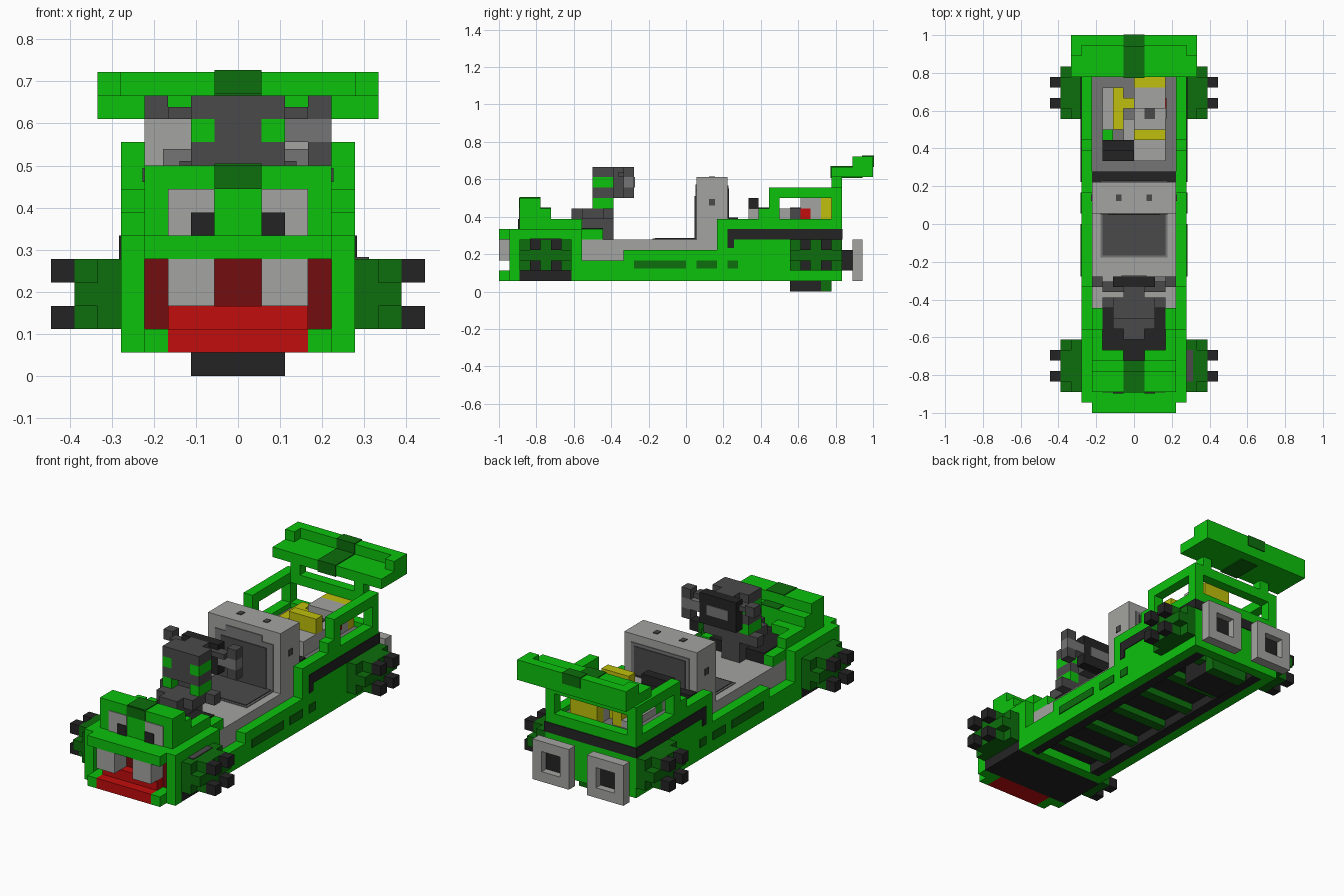
import bpy
from mathutils import Vector

UNIT = 1 / 18      # edge of one block
THIN = 0.08        # thickness of painted plates, in blocks

cube = bpy.data.objects.get("Cube")
if cube:
    bpy.data.objects.remove(cube, do_unlink=True)


def linear(value):
    return ((value + 0.055) / 1.055) ** 2.4 if value > 0.04 else value / 12.92


def material(name, *rgb):
    mat = bpy.data.materials.new(name)
    color = [linear(c) for c in rgb] + [1]
    mat.diffuse_color = color
    mat.use_nodes = True
    mat.node_tree.nodes["Principled BSDF"].inputs["Base Color"].default_value = color
    return mat


green = material("bright green", .05, .76, .05)
forest = material("dark green", .05, .43, .05)
light = material("light grey", .64, .64, .63)
middle = material("middle grey", .46, .46, .46)
dark = material("dark grey", .29, .29, .29)
black = material("near black", .14, .14, .14)
red = material("red", .76, .05, .05)
maroon = material("dark red", .45, .05, .06)
yellow = material("yellow", .75, .75, .05)


def box(name, mat, x, y, z):
    """Block spanning the given x, y and z ranges, in blocks."""
    low, high = (Vector(p) * UNIT for p in zip(x, y, z))
    bpy.ops.mesh.primitive_cube_add(size=1, location=(low + high) / 2)
    ob = bpy.context.object
    ob.name = name
    for vert in ob.data.vertices:
        vert.co *= high - low
    ob.data.materials.append(mat)
    return ob


def wide(name, mat, half, y, z):
    """Block centred on x."""
    return box(name, mat, (-half, half), y, z)


def pair(name, mat, x, y, z):
    """Matching blocks on both sides."""
    box("left_" + name, mat, x, y, z)
    box("right_" + name, mat, (-x[1], -x[0]), y, z)


# Head with open mouth
wide("head_core", green, 5, (-16, -10), (2, 6))
wide("head_underside", black, 4.98, (-16, -11), (1, 2))
wide("head_rear_sill", green, 5, (-11, -10), (1, 2))
pair("cheek", green, (4, 5), (-17, -16), (1, 6))
wide("upper_lip", green, 4, (-18, -16), (5, 6))
pair("lip_corner", green, (3, 4), (-18, -16), (1, 2))
wide("lower_lip", red, 3, (-18, -16), (1, 2))
wide("tongue", red, 3, (-17, -16), (2, 3))
wide("mouth_back", maroon, 4, (-16 - THIN, -16), (2, 5))
pair("tooth", light, (1, 3), (-18, -16), (3, 5))

# Upper head, eyes and crest
wide("forehead", green, 4, (-16, -13), (6, 8))
wide("head_top", green, 4, (-16, -14), (8, 9))
wide("crest_top", forest, 1, (-16, -14), (9, 9 + THIN))
wide("crest_front", forest, 1, (-16 - THIN, -16), (8, 9))
wide("crest_rear", forest, 1, (-14, -13), (8, 8 + THIN))
pair("eye", light, (1, 3), (-16 - THIN, -16), (6, 8))
pair("pupil", black, (1, 2), (-16 - 2 * THIN, -16 - THIN), (6, 7))

# Dashboard cowl behind the head
pair("cowl_side", green, (3, 4), (-13, -10), (6, 7))
pair("cowl_end", green, (3, 4), (-10, -8), (5, 6))
wide("dash_floor", black, 3, (-13, -8), (5, 6.1))
pair("cowl_tooth", green, (1, 2), (-13, -12), (6, 7))
pair("cowl_corner", green, (2, 3), (-13, -12), (6, 7))

# Steering column and yoke
wide("column_post", dark, 1, (-8, -7), (5, 9))
wide("column_base", dark, 1, (-11, -8), (6, 8))
wide("column_arm", dark, 3, (-8, -7), (7, 8))
pair("column_bracket", dark, (1, 2), (-10, -8), (7, 8))
pair("bracket_cap", green, (1, 2), (-9, -7), (8, 9))
wide("yoke_core", dark, 1, (-9, -6), (9, 12))
for level, mat in ((9, dark), (10, green), (11, dark)):
    pair("yoke_side", mat, (1, 2), (-9, -7), (level, level + 1))
wide("yoke_panel", black, 2, (-6, -5), (9, 12))
wide("yoke_screen", middle, 1.2, (-5, -5 + THIN), (10, 11))
wide("yoke_bar", dark, 3, (-6.5, -5.5), (11, 11.5))
pair("yoke_handle", dark, (3, 4), (-6, -5), (11, 12))
box("yoke_grip", middle, (2, 4), (-6, -5), (10, 11))
box("yoke_grip_end", dark, (3, 4), (-6, -5), (9, 10))

# Hull sides, rising toward the rear
for y, top in (((-10, -6), 3), ((-6, 3), 4), ((3, 15), 7)):
    pair("hull_side", green, (4, 5), y, (1, top))
wide("rear_wall", green, 4, (14, 15), (1, 7))
wide("rear_band", black, 5 + THIN, (15, 15 + THIN), (5, 6))
pair("side_band", black, (5, 5 + THIN), (4, 15), (5, 6))
pair("side_band_leg", black, (5, 5 + THIN), (4, 4.6), (4.2, 5))
for y in ((-5, 0), (1, 3), (4, 5)):
    pair("side_slot", forest, (5, 5 + THIN), y, (2.2, 3))

# Underside with cross ribs
wide("belly", black, 4, (-10, 14), (1.9, 3))
pair("belly_rail", black, (3, 4), (-11, 14), (1, 2))
for rib in range(-8, 14, 4):
    wide("belly_rib", forest, 3, (rib, rib + 1), (1.2, 2))
wide("skid", black, 2, (10, 13), (0, 2))
wide("skid_end", forest, 2, (13, 14), (0, 2))

# Cockpit tub and seat
wide("cockpit_tub", light, 4, (-10, 4), (3, 5))
wide("cushion_edge", middle, 3.2, (-3.2, 1), (5, 5 + THIN))
wide("cushion", dark, 3, (-3, 1), (5, 5 + 2 * THIN))
wide("seat_back", light, 4, (1, 4), (5, 11))
wide("back_pad_edge", middle, 3.2, (1 - THIN, 1), (5, 9.7))
wide("back_pad_top", middle, 2, (1 - THIN, 1), (9.7, 10.3))
wide("back_pad", dark, 2.5, (1 - 2 * THIN, 1), (5, 9.2))
wide("seat_rear_edge", middle, 3.2, (4, 4 + THIN), (7, 10.2))
wide("seat_rear_panel", dark, 2.8, (4, 4 + 2 * THIN), (7, 9.9))
pair("seat_top_bolt", dark, (1.2, 1.7), (2.2, 2.8), (11, 11 + THIN))
pair("seat_side_bolt", dark, (4, 4 + THIN), (2.2, 2.8), (8.3, 8.9))

# Engine bay
wide("engine_floor", middle, 4, (4, 14), (3, 6.5))
wide("bay_crossbar", black, 4, (4, 5), (6, 7.1))
box("air_box_base", light, (-3, 3), (6, 8), (6, 8))
box("air_box_lid", black, (-3, 0), (6, 7), (8, 9))
box("air_box_step", black, (-3, 0), (7, 8), (8, 8 + THIN))
box("engine_block", light, (0, 3), (8, 13), (6, 8))
box("engine_head", light, (0, 3), (11, 13), (8, 9))
box("engine_gap", dark, (1, 2), (10, 11), (8, 8 + THIN))
box("engine_strip", dark, (3, 3 + THIN), (10, 11), (7, 8))
box("engine_tag", red, (3, 3 + THIN), (11, 12), (7, 8))
box("front_manifold", yellow, (0, 3), (8, 9), (8, 9.5))
box("rear_manifold", yellow, (0, 3), (13, 14), (6, 9))
box("yellow_pipe", yellow, (-2, -1), (9, 13), (6, 8))
box("yellow_elbow", yellow, (-1, 0), (11, 12), (6, 8))
box("filler_cap", green, (-3, -2), (8, 9), (6, 7.5))
for start in (9, 11):
    box("engine_rail", light, (-3, -2), (start, start + 2), (6, 7.2))
box("engine_rail_inner", light, (-1, 0), (8, 10), (6, 7.2))

# Roll frame over the engine
pair("frame_step", green, (4, 5), (7, 9), (7, 8))
pair("frame_front_post", green, (4, 5), (8, 9), (8, 10))
pair("frame_top_rail", green, (4, 5), (8, 15), (9, 10))
pair("frame_rear_post", green, (4, 5), (14, 15), (7, 10))
wide("frame_cross_rail", green, 5, (14, 15), (9, 10))

# Rear wing
pair("wing_post", green, (3, 4), (14, 15), (10, 11))
wide("wing_front", green, 6, (14, 16), (11, 12))
wide("wing_plate", green, 6, (16, 18), (11, 12))
wide("wing_lip", green, 6, (17, 18), (12, 13))
pair("wing_end", green, (5, 6), (16, 17), (12, 13))
wide("wing_stripe_lip", forest, 1, (17 - THIN, 18 + THIN), (12, 13 + THIN))
wide("wing_stripe", forest, 1, (14 - THIN, 17), (11 - THIN, 12 + THIN))

# Wheels with block lugs
for end, y in (("front", -16), ("rear", 10)):
    pair(end + "_wheel", forest, (5, 6), (y, y + 5), (2, 5))
    pair(end + "_wheel_band", forest, (6, 7), (y, y + 5), (3, 4))
    pair(end + "_wheel_hub", forest, (6, 7), (y + 1, y + 4), (2, 5))
    for lug in (y + 1, y + 3):
        for z in (2, 4):
            pair(end + "_lug", black, (7, 8), (lug, lug + 1), (z, z + 1))
box("wheel_cover", dark, (5, 5.6), (-15, -12), (5, 5 + THIN))

# Square exhausts
pair("exhaust_pipe", black, (2, 4), (15, 16.3), (2, 4))
pair("exhaust_inner_edge", light, (1, 2), (16, 17), (1, 5))
pair("exhaust_outer_edge", light, (4, 5), (16, 17), (1, 5))
for z in (1, 4):
    pair("exhaust_bar", light, (2, 4), (16, 17), (z, z + 1))
